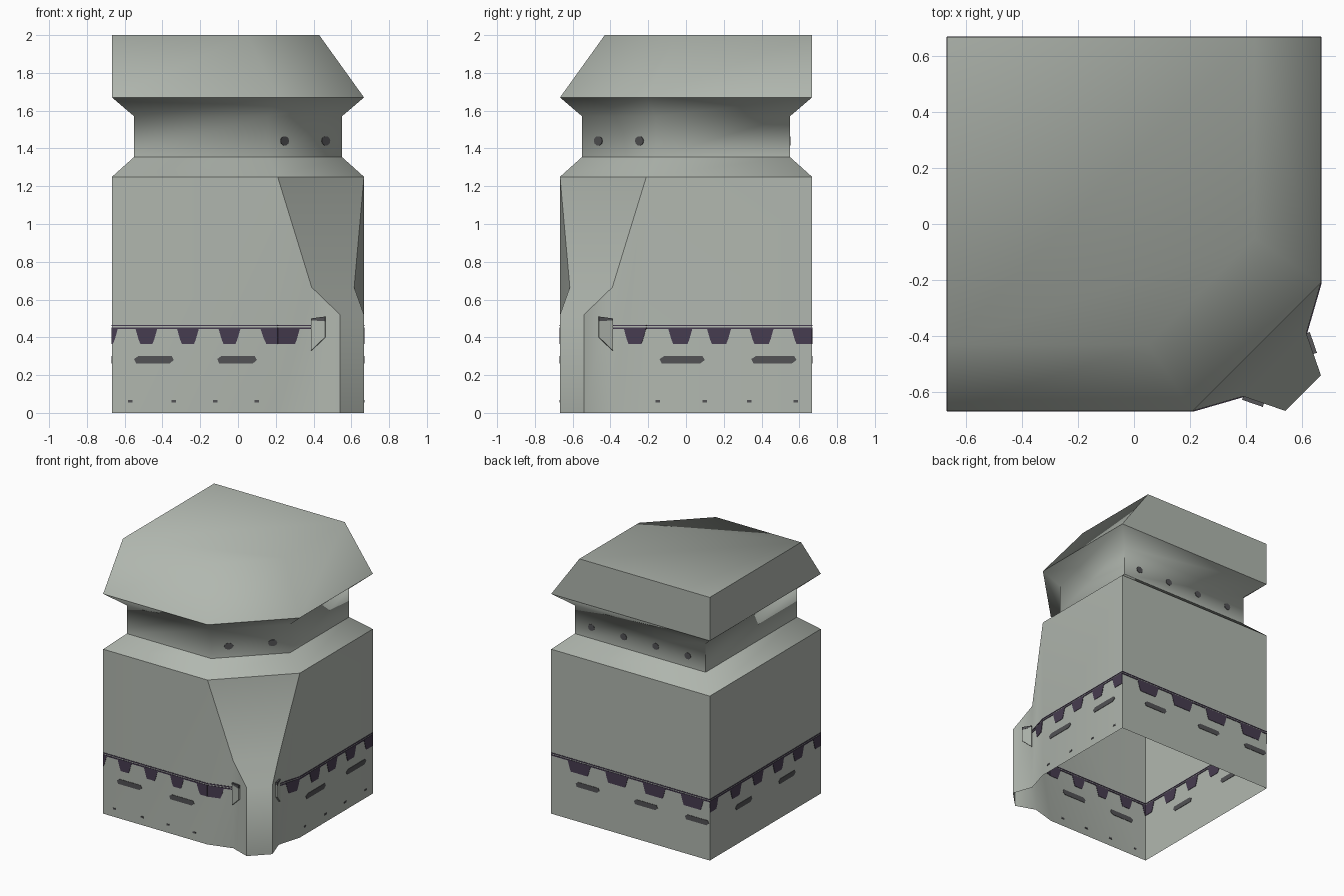
import bpy, math
from mathutils import Vector

if "Cube" in bpy.data.objects:
    bpy.data.objects.remove(bpy.data.objects["Cube"])

H = 0.667


def material(name, rgb):
    m = bpy.data.materials.new(name)
    m.diffuse_color = (*rgb, 1)
    m.use_nodes = True
    m.node_tree.nodes["Principled BSDF"].inputs["Base Color"].default_value = m.diffuse_color
    return m


GREY = material("pale_grey_green", (0.44, 0.475, 0.43))
PURPLE = material("dark_purple", (0.062, 0.045, 0.08))
SOOT = material("dark_grey", (0.085, 0.085, 0.09))


def make(name, verts, faces, mat, smooth=True):
    me = bpy.data.meshes.new(name)
    me.from_pydata(verts, [], faces)
    me.materials.append(mat)
    if smooth:
        me.polygons.foreach_set("use_smooth", [True] * len(me.polygons))
        me.set_sharp_from_angle(angle=math.radians(62))
    me.update()
    ob = bpy.data.objects.new(name, me)
    bpy.context.collection.objects.link(ob)
    return ob


def mirror(p):
    """Reflect across the diagonal through the cut corner."""
    return (-p[1], -p[0], *p[2:])


def ring(h, c):
    """Square outline with the front right corner cut off."""
    return [(-h, h), (-h, -h), (c, -h), (h, -c), (h, h)]


def loft(name, levels, cap=False):
    verts = [(x, y, z) for pts, z in levels for x, y in pts]
    n = 5
    faces = [(k * n + i, k * n + (i + 1) % n, (k + 1) * n + (i + 1) % n, (k + 1) * n + i)
             for k in range(len(levels) - 1) for i in range(n)]
    if cap:
        faces.append(tuple(range((len(levels) - 1) * n, len(levels) * n)))
    return make(name, verts, faces, GREY)


# Upper parts: shoulder, recessed neck with flare, sloped roof
wide, narrow = ring(H, 0.21), ring(0.55, 0.16)
loft("shoulder", [(wide, 1.25), (narrow, 1.355)])
loft("neck", [(narrow, 1.355), (narrow, 1.57), (wide, 1.67)])
top = [(-H, H), (-H, -0.43), (0.05, -0.43), (0.43, -0.05), (0.43, H)]
loft("roof", [(wide, 1.67), (top, 2.0)], cap=True)

# Body walls (open below), with grooves beside the corner foot
A, B, C, L = (0.21, -H), (0.39, -0.615), (0.54, -H), (-H, -H)
half = [(*L, 0), (*A, 0), (*A, 1.25), (*L, 1.25), (*B, 0), (*B, 0.665), (*C, 0), (*C, 0.52)]
quads = [(0, 1, 2, 3), (1, 4, 5, 2), (4, 6, 7, 5)]
verts = half + [mirror(p) for p in half]
faces = quads + [tuple(i + 8 for i in reversed(q)) for q in quads]
verts += [(-H, H, 0), (-H, H, 1.25)]
faces += [(16, 0, 3, 17), (8, 16, 17, 11)]
make("body_walls", verts, faces, GREY)

# Tapered corner pillar
col = [(*A, 1.25), (*B, 0.665), (*C, 0.52), (*C, 0)]
make("corner_pillar", col + [mirror(p) for p in col],
     [(i, i + 1, i + 5, i + 4) for i in range(3)], GREY)


class Plates:
    """Collects thin painted plates lying on vertical walls."""

    def __init__(self, name, mat):
        self.name, self.mat, self.v, self.f = name, mat, [], []

    def add(self, wall, pts, t=0.003):
        o, e = Vector(wall[0]), Vector(wall[1])
        d = (e - o).normalized()
        nrm = Vector((d.y, -d.x))
        b, n = len(self.v), len(pts)
        for s in (t, -0.003):
            for u, z in pts:
                p = o + d * u + nrm * s
                self.v.append((p.x, p.y, z))
        self.f.append(tuple(range(b, b + n)))
        self.f.append(tuple(range(b + 2 * n - 1, b + n - 1, -1)))
        self.f += [(b + i, b + n + i, b + n + (i + 1) % n, b + (i + 1) % n) for i in range(n)]

    def build(self):
        make(self.name, self.v, self.f, self.mat, smooth=False)


def rect(a, b, z0, z1):
    return [(a, z0), (b, z0), (b, z1), (a, z1)]


def tooth(a, b, cut0=0.025, cut1=0.025):
    return [(a + cut0, 0.365), (b - cut1, 0.365), (b - cut1 * 0.6, 0.39),
            (b, 0.443), (a, 0.443), (a + cut0 * 0.6, 0.39)]


def disc(u, z, rx, rz, n=10):
    return [(u + rx * math.cos(i * math.tau / n), z + rz * math.sin(i * math.tau / n)) for i in range(n)]


# Walls, each running left to right as seen from outside
front, right = (L, A), (mirror(A), (H, H))
back, left = ((H, H), (-H, H)), ((-H, H), L)
groove_f, groove_r = (A, B), (mirror(B), mirror(A))
foot_f, foot_r = (B, C), (mirror(C), mirror(B))

trim = Plates("painted_trim", PURPLE)
marks = Plates("dark_marks", SOOT)

# Thin lines round the body
for wall in (front, right, back, left, groove_f, groove_r):
    w = (Vector(wall[1]) - Vector(wall[0])).length
    trim.add(wall, rect(0, w, 0.443, 0.452))
    trim.add(wall, rect(0, w, 0.459, 0.466))

# Hanging teeth: wall, offset to the wall start, centres, half width
for wall, off, centres, hw in (
        (front, H, (-0.485, -0.265, -0.045), 0.057),
        (right, 0.21, (-0.03, 0.175, 0.4), 0.063),
        (back, H, (-0.43, -0.115, 0.2, 0.52), 0.095),
        (left, H, (-0.355, -0.09, 0.155, 0.395), 0.066)):
    for c in centres:
        trim.add(wall, tooth(c + off - hw, c + off + hw))
trim.add(front, tooth(0, 0.03, 0))
trim.add(front, tooth(0.12 + H, 0.21 + H, 0.03, 0))
trim.add(groove_f, tooth(0, 0.12, 0))
trim.add(groove_r, tooth(0.065, 0.185))
trim.add(right, tooth(0.77, 0.877, 0.025, 0))
trim.add(left, tooth(0, 0.1, 0))
trim.add(left, tooth(1.24, 2 * H, 0.025, 0))

# Long smudges and tiny dots below the teeth
for wall, off, centres, hw in (
        (front, H, (-0.445, -0.005), 0.105),
        (right, 0.21, (-0.02, 0.465), 0.12),
        (back, H, (-0.36, 0.13, 0.56), 0.1),
        (left, H, (-0.26, 0.26), 0.1)):
    for c in centres:
        u = c + off
        marks.add(wall, [(u - hw * 0.9, 0.262), (u + hw * 0.8, 0.262), (u + hw, 0.28),
                         (u + hw * 0.9, 0.3), (u - hw * 0.8, 0.3), (u - hw, 0.285)])
for c in (-0.57, -0.34, -0.12, 0.1):
    marks.add(front, rect(c + H - 0.012, c + H + 0.012, 0.056, 0.068))
for c in (-0.15, 0.1, 0.335, 0.58):
    marks.add(right, rect(c + 0.21 - 0.012, c + 0.21 + 0.012, 0.056, 0.068))

# Rivets on the neck
cut = (narrow[2], narrow[3])
for u in (0.122, 0.43):
    marks.add(cut, disc(u, 1.44, 0.032, 0.025))
neck_back = ((0.55, 0.55), (-0.55, 0.55))
for u in (0.14, 0.41, 0.68, 0.95):
    marks.add(neck_back, disc(u, 1.44, 0.027, 0.025))

# Small gussets in the grooves with a dark top
gusset = Plates("groove_gussets", GREY)
shape = [(0, 0.33), (0.078, 0.4), (0.078, 0.49), (0, 0.49)]
gusset.add(foot_f, shape, 0.012)
marks.add(foot_f, [(0, 0.49), (0.078, 0.485), (0.078, 0.51), (0, 0.5)], 0.013)
w = (Vector(foot_r[1]) - Vector(foot_r[0])).length
gusset.add(foot_r, [(w - u, z) for u, z in reversed(shape)], 0.012)
marks.add(foot_r, [(w - 0.078, 0.485), (w, 0.49), (w, 0.5), (w - 0.078, 0.51)], 0.013)

for p in (trim, marks, gusset):
    p.build()
